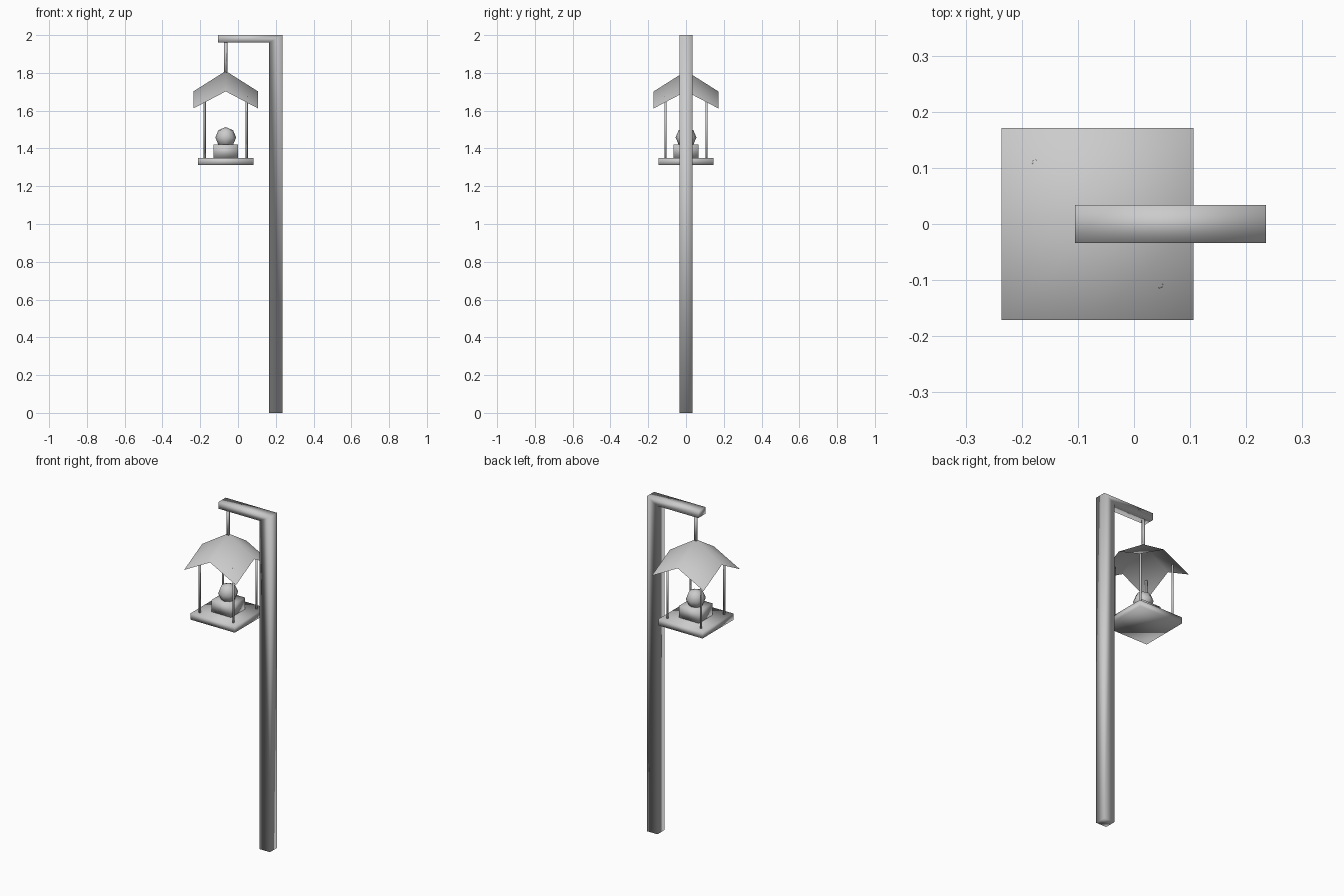
import bpy, bmesh
from mathutils import Matrix, Vector

if "Cube" in bpy.data.objects:
    bpy.data.objects.remove(bpy.data.objects["Cube"])

CX = -0.065  # lantern axis


def finish(name, bm):
    bmesh.ops.recalc_face_normals(bm, faces=bm.faces)
    for f in bm.faces:
        f.smooth = True
    me = bpy.data.meshes.new(name)
    bm.to_mesh(me)
    bm.free()
    ob = bpy.data.objects.new(name, me)
    bpy.context.collection.objects.link(ob)
    return ob


def box(name, half, z0, z1):
    bm = bmesh.new()
    m = Matrix.Translation((CX, 0, (z0 + z1) / 2)) @ Matrix.Diagonal((2 * half, 2 * half, z1 - z0, 1))
    bmesh.ops.create_cube(bm, size=1, matrix=m)
    return finish(name, bm)


def rod(name, x, y, r, z0, z1):
    bm = bmesh.new()
    bmesh.ops.create_cone(bm, cap_ends=True, segments=8, radius1=r, radius2=r, depth=z1 - z0,
                          matrix=Matrix.Translation((x, y, (z0 + z1) / 2)))
    return finish(name, bm)


# post with overhanging arm: extruded L profile
bm = bmesh.new()
profile = [(0.165, 0), (0.235, 0), (0.235, 2), (-0.105, 2), (-0.105, 1.96), (0.165, 1.96)]
face = bm.faces.new([bm.verts.new((x, -0.034, z)) for x, z in profile])
ext = bmesh.ops.extrude_face_region(bm, geom=[face])
bmesh.ops.translate(bm, vec=Vector((0, 0.068, 0)),
                    verts=[v for v in ext["geom"] if isinstance(v, bmesh.types.BMVert)])
finish("post_and_arm", bm)

# hanging rod
rod("hanger", CX, 0, 0.009, 1.80, 1.965)

# roof: thin 2x2 sheet, high centre, drooping corners
bm = bmesh.new()
height = {0: 1.81, 1: 1.702, 2: 1.612}
grid = {(i, j): bm.verts.new((CX + 0.171 * i, 0.171 * j, height[abs(i) + abs(j)]))
        for i in (-1, 0, 1) for j in (-1, 0, 1)}
for i in (-1, 0):
    for j in (-1, 0):
        bm.faces.new([grid[i, j], grid[i + 1, j], grid[i + 1, j + 1], grid[i, j + 1]])
finish("roof", bm)

# tray and lamp base
box("tray", 0.146, 1.312, 1.35)
box("lamp_base", 0.065, 1.35, 1.42)

# lamp ball
bm = bmesh.new()
bmesh.ops.create_uvsphere(bm, u_segments=8, v_segments=4, radius=0.055,
                          matrix=Matrix.Translation((CX, 0, 1.458)))
finish("lamp_ball", bm)

# corner rods between tray and roof
for sx in (-1, 1):
    for sy in (-1, 1):
        rod("corner_rod", CX + sx * 0.111, sy * 0.109, 0.006, 1.345, 1.675)
